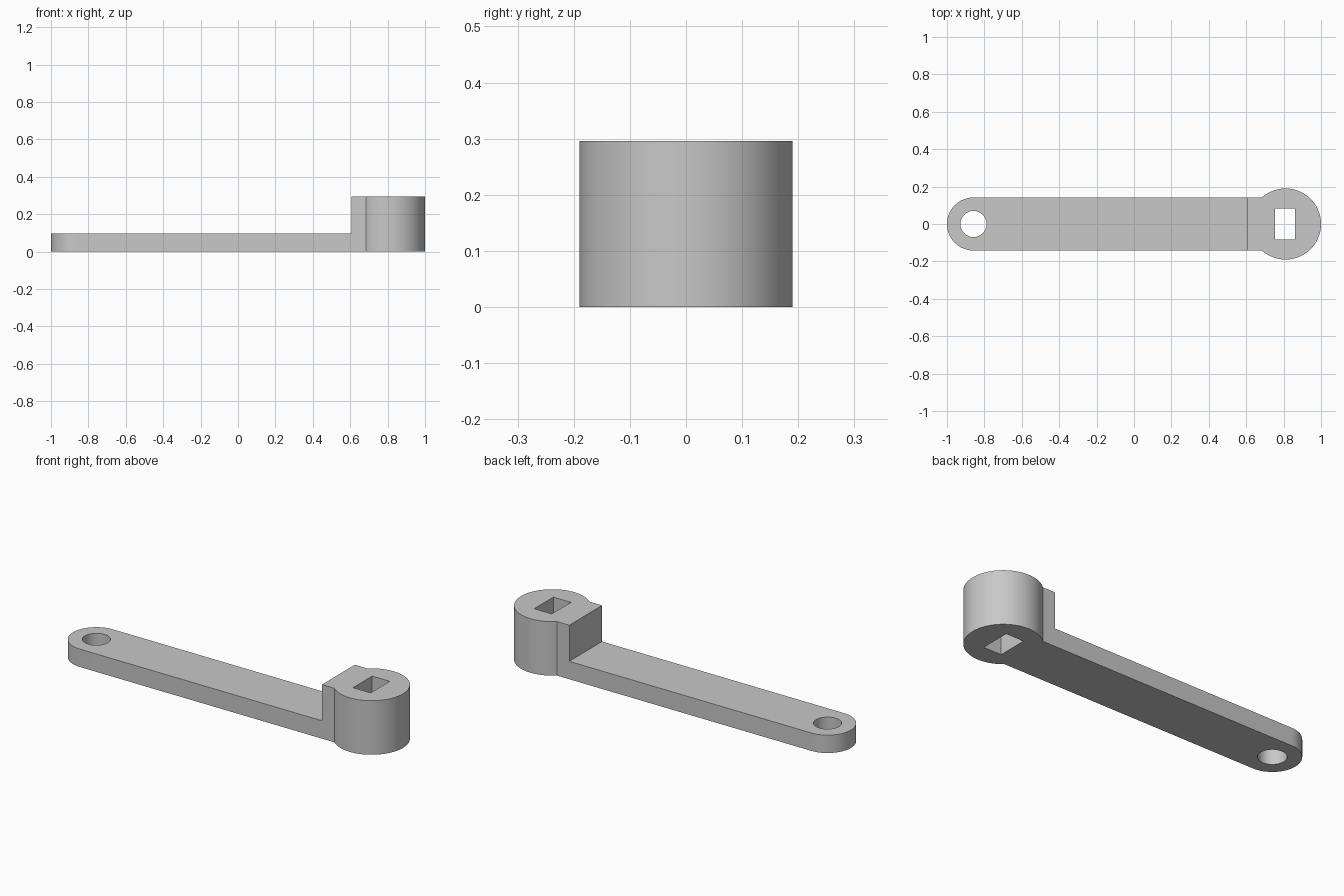
import bpy, bmesh
from math import cos, sin, pi, radians, acos, asin

if "Cube" in bpy.data.objects:
    bpy.data.objects.remove(bpy.data.objects["Cube"], do_unlink=True)

HEIGHT, ARM_TOP = 0.296, 0.098
HALF_W, HEAD_R = 0.142, 0.19
PIVOT_X, HEAD_X = -1 + HALF_W, 1 - HEAD_R
STEP_X = 0.608

grey = bpy.data.materials.new("grey")
grey.use_nodes = True
colour = (0.58, 0.58, 0.58, 1)
grey.diffuse_color = colour
grey.node_tree.nodes["Principled BSDF"].inputs["Base Color"].default_value = colour


def arc(cx, radius, start, end, steps):
    """Points along an arc centred on the x axis."""
    angles = [start + (end - start) * i / steps for i in range(steps + 1)]
    return [(cx + radius * cos(a), radius * sin(a)) for a in angles]


def rectangle(x0, x1, half):
    return [(x0, -half), (x1, -half), (x1, half), (x0, half)]


def prism(name, outline, z0, z1):
    """Extrude a flat outline from z0 to z1."""
    bm = bmesh.new()
    base = bm.faces.new([bm.verts.new((x, y, z0)) for x, y in outline])
    grown = bmesh.ops.extrude_face_region(bm, geom=[base])["geom"]
    top = [v for v in grown if isinstance(v, bmesh.types.BMVert)]
    bmesh.ops.translate(bm, verts=top, vec=(0, 0, z1 - z0))
    bmesh.ops.recalc_face_normals(bm, faces=bm.faces)
    mesh = bpy.data.meshes.new(name)
    bm.to_mesh(mesh)
    bm.free()
    mesh.materials.append(grey)
    obj = bpy.data.objects.new(name, mesh)
    bpy.context.collection.objects.link(obj)
    return obj


# Whole lever silhouette: rounded arm end running into the round head
join = pi - asin(HALF_W / HEAD_R)
outline = arc(PIVOT_X, HALF_W, pi / 2, 3 * pi / 2, 32)
outline += arc(HEAD_X, HEAD_R, -join, join, 64)
lever = prism("crank_lever", outline, 0, HEIGHT)

# Cutters: step above the arm, round pivot hole, rectangular shaft socket
cutters = [
    prism("arm_step_cutter", rectangle(-1.2, STEP_X, 0.3), ARM_TOP, 0.5),
    prism("pivot_hole_cutter", arc(PIVOT_X, 0.07, 0, 2 * pi, 48)[:-1], -0.1, 0.2),
    prism("shaft_socket_cutter", rectangle(0.755, 0.862, 0.083), -0.1, 0.5),
]

bpy.ops.object.select_all(action="DESELECT")
lever.select_set(True)
bpy.context.view_layer.objects.active = lever
for cutter in cutters:
    cutter.hide_render = True
    cut = lever.modifiers.new(cutter.name, "BOOLEAN")
    cut.operation, cut.solver, cut.object = "DIFFERENCE", "EXACT", cutter
    bpy.ops.object.modifier_apply(modifier=cut.name)
    bpy.data.objects.remove(cutter, do_unlink=True)

bpy.ops.object.shade_smooth_by_angle(angle=radians(30))
